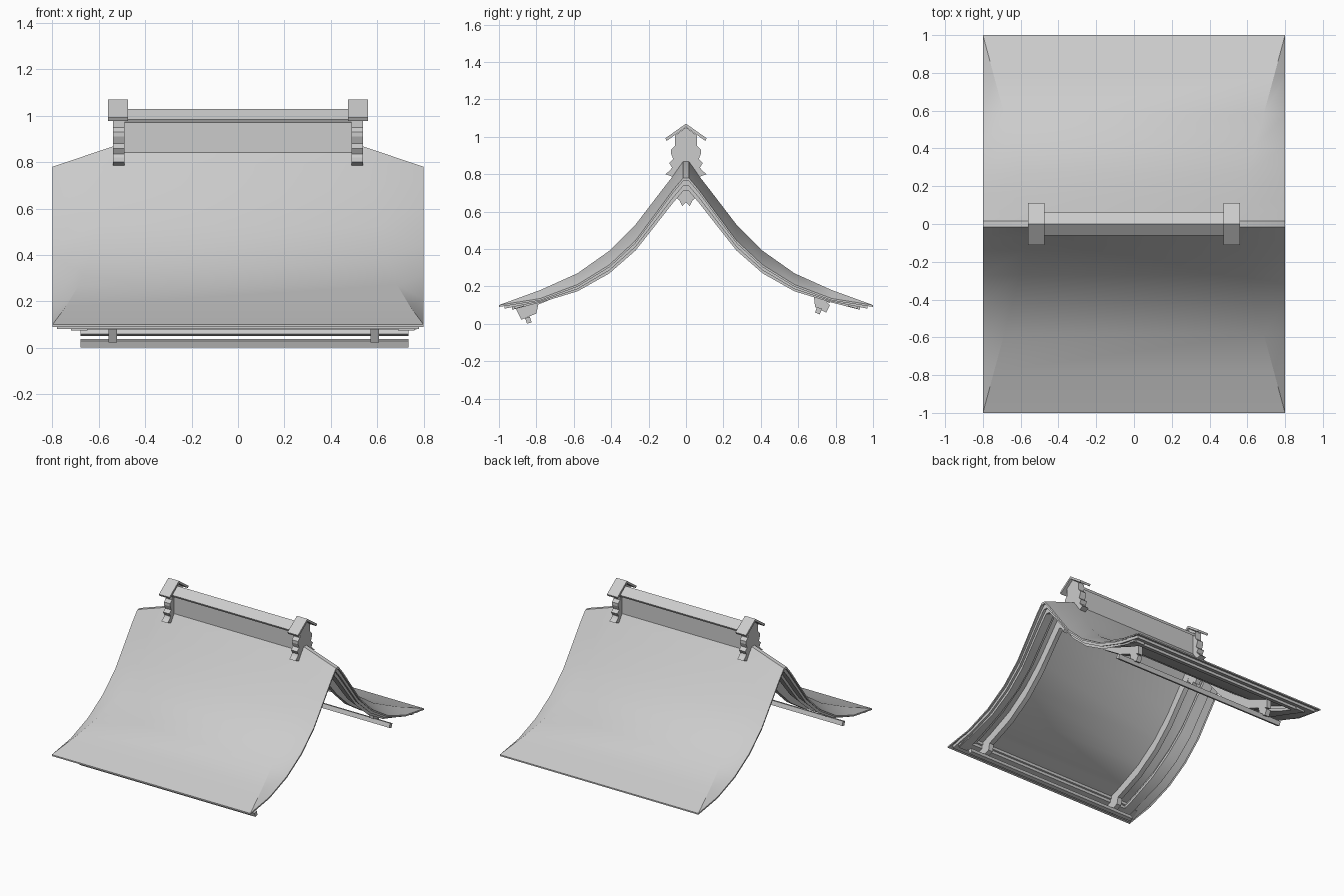
import bpy, bmesh, math

if "Cube" in bpy.data.objects:
    bpy.data.objects.remove(bpy.data.objects["Cube"])

# Roof section: |y|, height over the middle, height at the flared gable edge
PROFILE = [(.015, .87, .78), (.07, .79, .715), (.14, .70, .62), (.27, .53, .445),
           (.41, .39, .315), (.58, .27, .21), (.78, .18, .135), (1, .10, .10)]
KNOTS = [p[0] for p in PROFILE]


def profile(y, k):
    a = abs(y)
    if a <= KNOTS[0]:
        return PROFILE[0][k]
    for p, q in zip(PROFILE, PROFILE[1:]):
        if a <= q[0] + 1e-6:
            return p[k] + (q[k] - p[k]) * (a - p[0]) / (q[0] - p[0])


def crease(y):
    return .53 + .27 * abs(y)


def roof_z(x, y):
    c = crease(y)
    t = 0 if abs(x) <= c else (abs(x) - c) / (.8001 - c)
    return profile(y, 1) * (1 - t) + profile(y, 2) * t


def finish(name, bm):
    bmesh.ops.recalc_face_normals(bm, faces=bm.faces[:])
    me = bpy.data.meshes.new(name)
    bm.to_mesh(me)
    bm.free()
    ob = bpy.data.objects.new(name, me)
    bpy.context.collection.objects.link(ob)
    return ob


def span(y0, y1):
    ks = [-k for k in KNOTS] + KNOTS
    return [y0] + sorted(k for k in ks if y0 + .01 < k < y1 - .01) + [y1]


def shell(name, columns, ys, top, bottom):
    """Closed strip following the roof, between two depths below its surface."""
    bm = bmesh.new()
    grids = []
    for depth in (top, bottom):
        g = []
        for y in ys:
            k = math.sqrt(1 + 1.9 * (1 - abs(y)) ** 2)
            g.append([bm.verts.new((x, y, roof_z(x, y) - depth * k)) for x in columns(y)])
        grids.append(g)
        for a, b in zip(g, g[1:]):
            for i in range(len(a) - 1):
                bm.faces.new((a[i], a[i + 1], b[i + 1], b[i]))
    rims = [g[0] + [r[-1] for r in g[1:]] + g[-1][-2::-1] + [r[0] for r in g[-2:0:-1]]
            for g in grids]
    n = len(rims[0])
    for i in range(n):
        j = (i + 1) % n
        bm.faces.new((rims[0][i], rims[0][j], rims[1][j], rims[1][i]))
    ob = finish(name, bm)
    bpy.ops.object.select_all(action='DESELECT')
    ob.select_set(True)
    bpy.context.view_layer.objects.active = ob
    bpy.ops.object.shade_smooth_by_angle(angle=math.radians(30))
    return ob


def prism(name, pts, x0, x1):
    bm = bmesh.new()
    f = bm.faces.new([bm.verts.new((x0, y, z)) for y, z in pts])
    r = bmesh.ops.extrude_face_region(bm, geom=[f])
    bmesh.ops.translate(bm, vec=(x1 - x0, 0, 0),
                        verts=[v for v in r['geom'] if isinstance(v, bmesh.types.BMVert)])
    return finish(name, bm)


def mirrored(pts):
    return pts + [(-y, z) for y, z in reversed(pts) if abs(y) > 1e-6]


def chevron(name, w, low, high, t, x0, x1):
    prism(name, [(-w, low), (0, high), (w, low), (w - t * .5, low - t),
                 (0, high - t * 1.3), (-w + t * .5, low - t)], x0, x1)


# Curved roof sheet with flared gable ends
shell("roof_sheet", lambda y: (-.8, -crease(y) + .0001, crease(y) - .0001, .8),
      span(-1, 1), 0, .01)

# Stepped trim under the gable edges and eaves
for s, tag in ((1, "right"), (-1, "left")):
    def strip(a, b):
        return lambda y: sorted((s * a, s * b))
    inner = .74 if s > 0 else .70
    shell("gable_trim_upper_" + tag, strip(.66, .78), span(-.97, .97), .01, .03)
    shell("gable_trim_lower_" + tag, strip(inner - .05, inner + .02), span(-.93, .93), .03, .05)
for s, tag in ((-1, "front"), (1, "back")):
    shell("eave_trim_upper_" + tag, lambda y: (-.78, -.65, .65, .78),
          sorted((s * .86, s * .97)), .01, .03)
    shell("eave_trim_lower_" + tag, lambda y: (-.72, -.65, .65, .77),
          sorted((s * .87, s * .92)), .03, .05)

# Rafters, with pointed joints under the ridge
tip = mirrored([(0, .65), (.02, .63), (.035, .66), (.06, .68), (.03, .76)])
for x, tag in ((.59, "right"), (-.54, "left")):
    shell("rafter_" + tag, lambda y: (x - .018, x + .018), span(-.89, .77), .01, .07)
    prism("rafter_joint_" + tag, tip, x - .018, x + .018)
    prism("rafter_foot_front_" + tag, [(-.91, .08), (-.88, .022), (-.80, .055), (-.78, .15)],
          x - .018, x + .018)
    prism("rafter_foot_back_" + tag, [(.77, .10), (.75, .06), (.69, .09), (.68, .18)],
          x - .018, x + .018)

# Cross beams below the rafters
prism("front_beam", [(-.86, .03), (-.85, 0), (-.825, .008), (-.835, .038)], -.68, .735)
prism("back_beam", [(.69, .06), (.715, .05), (.727, .08), (.70, .09)], -.68, .735)

# Ridge wall and its cap
prism("ridge_wall", [(-.035, .80), (.035, .80), (.035, .99), (0, 1.01), (-.035, .99)], -.5, .5)
chevron("ridge_cap", .06, .985, 1.03, .015, -.5, .5)

# Scalloped end posts with small gabled caps
post = mirrored([(0, 1.05), (.06, 1.005), (.06, .95), (.08, .93), (.08, .91), (.068, .88),
                 (.09, .86), (.075, .835), (.085, .82), (.11, .80), (.06, .782)])
for s, tag in ((1, "right"), (-1, "left")):
    prism("ridge_post_" + tag, post, s * .49, s * .54)
    chevron("ridge_post_cap_" + tag, .11, .992, 1.07, .014, s * .475, s * .56)
